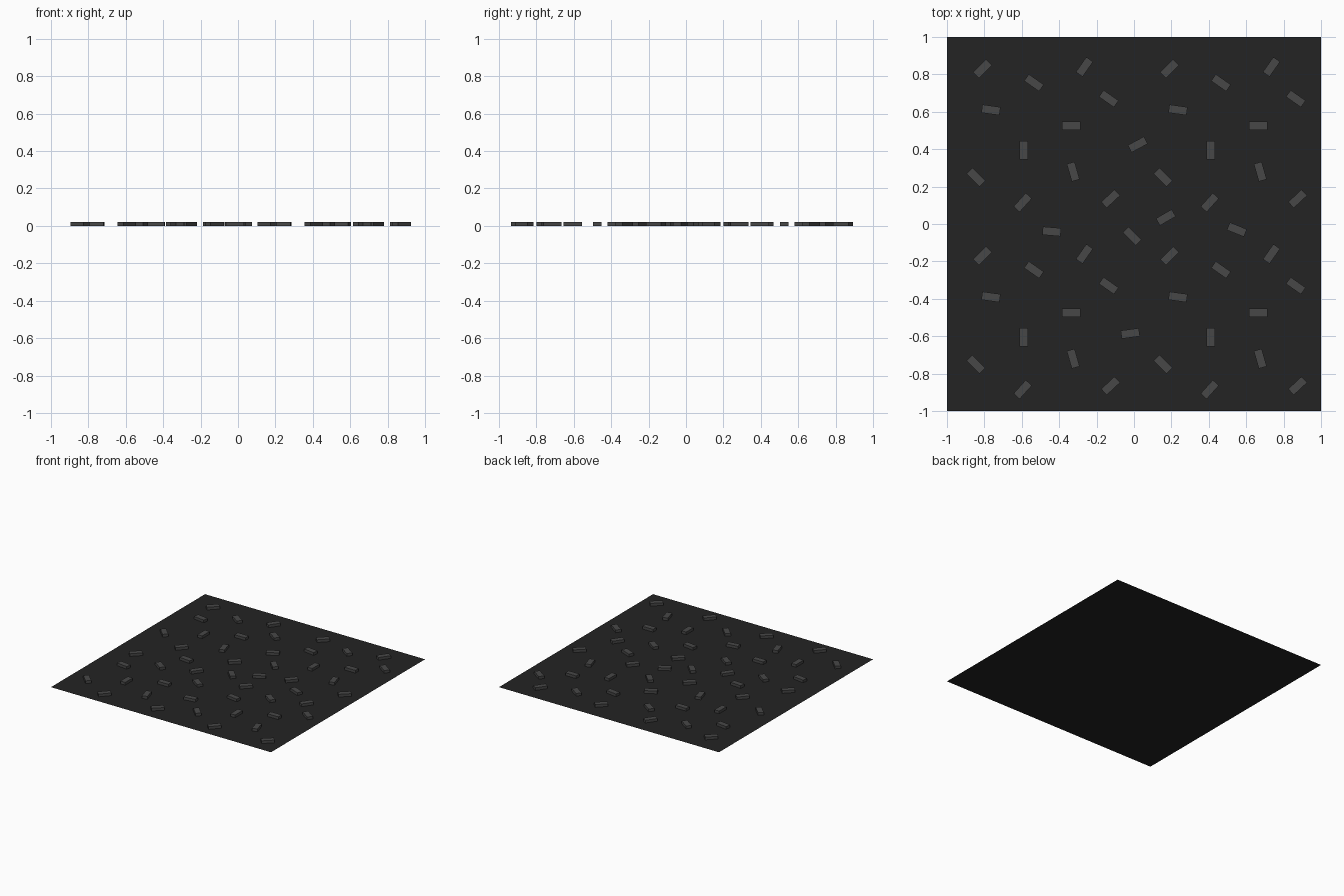
import bpy, bmesh, math
from mathutils import Matrix

if "Cube" in bpy.data.objects:
    bpy.data.objects.remove(bpy.data.objects["Cube"])


def material(name, value):
    m = bpy.data.materials.new(name)
    m.diffuse_color = (value, value, value, 1)
    m.use_nodes = True
    m.node_tree.nodes["Principled BSDF"].inputs["Base Color"].default_value = m.diffuse_color
    return m


def make_object(name, bm, mat):
    me = bpy.data.meshes.new(name)
    bm.to_mesh(me)
    bm.free()
    me.materials.append(mat)
    ob = bpy.data.objects.new(name, me)
    bpy.context.collection.objects.link(ob)
    return ob


asphalt = material("dark asphalt", 0.017)
chip_grey = material("chip grey", 0.064)

# Flat ground sheet
bm = bmesh.new()
bmesh.ops.create_grid(bm, x_segments=1, y_segments=1, size=1.0)
make_object("ground_sheet", bm, asphalt)

# Chips of one quarter tile (x, y, angle), repeated in all four quarters
TILE = [
    (-0.81, -0.17, 45), (-0.535, -0.245, -35), (-0.265, -0.16, 55),
    (-0.135, -0.33, -35), (-0.765, -0.39, -8), (-0.335, -0.475, 0),
    (-0.59, -0.605, 90), (-0.325, -0.72, 106), (-0.845, -0.75, -45),
    (-0.595, -0.885, 48), (-0.125, -0.865, 43),
]
# Single chips that cover the seams between quarters
SEAM = [
    (0.02, 0.425, 28), (0.17, 0.035, 30), (-0.01, -0.065, -45),
    (-0.44, -0.04, -5), (0.55, -0.03, -22), (-0.02, -0.585, 8),
]
LENGTH, WIDTH, HEIGHT = 0.098, 0.044, 0.022

chips = [(x + i, y + j, a) for i in (0, 1) for j in (0, 1) for x, y, a in TILE] + SEAM

# Raised chips, open underneath where they sit on the sheet
bm = bmesh.new()
for x, y, a in chips:
    mat = (Matrix.Translation((x, y, HEIGHT / 2))
           @ Matrix.Rotation(math.radians(a), 4, 'Z')
           @ Matrix.Diagonal((LENGTH, WIDTH, HEIGHT, 1)))
    bmesh.ops.create_cube(bm, size=1, matrix=mat)
bm.normal_update()
bottoms = [f for f in bm.faces if f.normal.z < -0.5]
bmesh.ops.delete(bm, geom=bottoms, context='FACES_ONLY')
make_object("raised_chips", bm, chip_grey)
